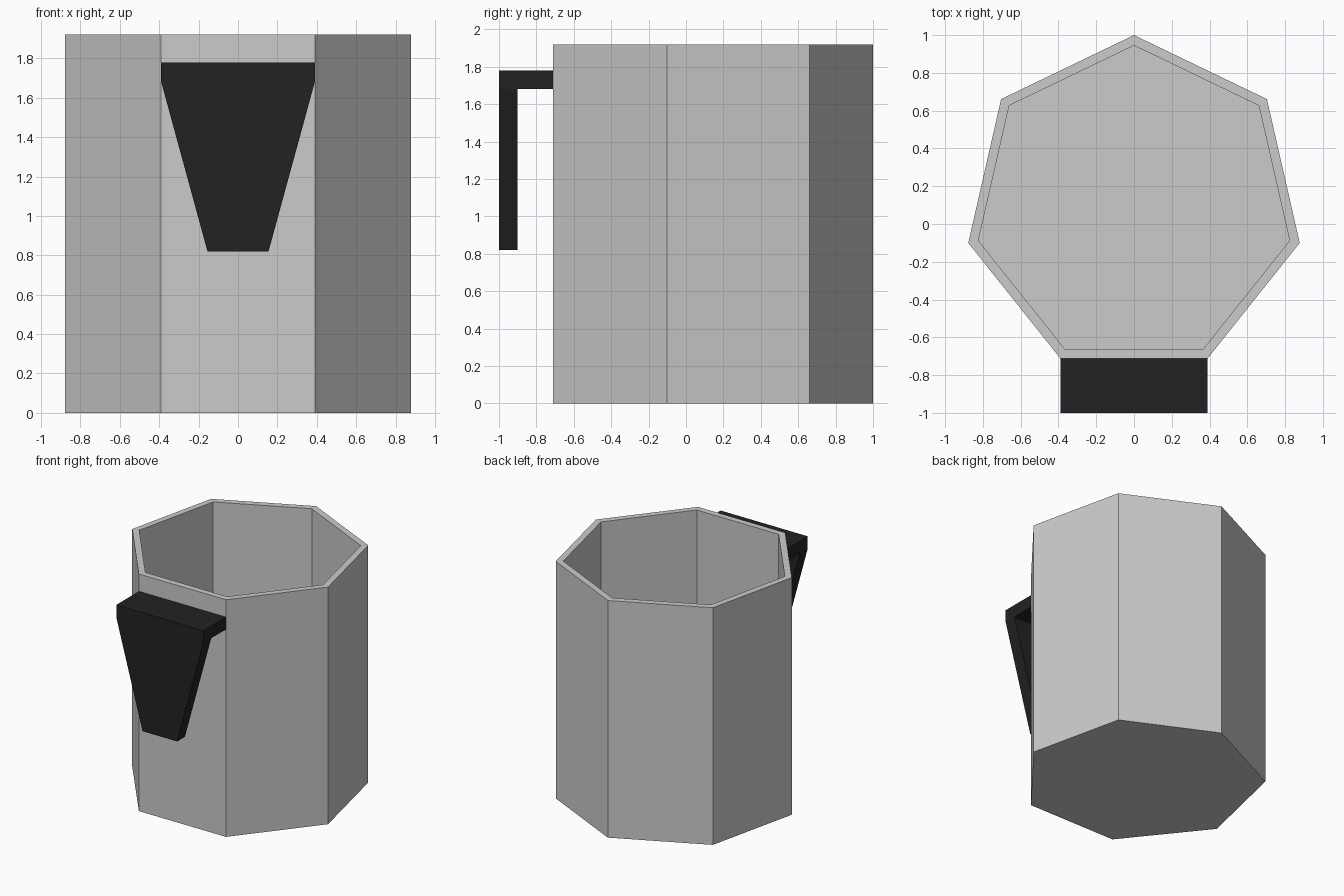
import bpy, bmesh
from math import sin, cos, tau

if "Cube" in bpy.data.objects:
    bpy.data.objects.remove(bpy.data.objects["Cube"])

SIDES, HEIGHT, FLOOR = 7, 1.92, 0.05
CENTRE_Y = 0.10


def add_object(name, bm):
    bmesh.ops.recalc_face_normals(bm, faces=bm.faces[:])
    mesh = bpy.data.meshes.new(name)
    bm.to_mesh(mesh)
    bm.free()
    obj = bpy.data.objects.new(name, mesh)
    bpy.context.collection.objects.link(obj)
    return obj


def ring(bm, radius, z):
    return [bm.verts.new((radius * sin(tau * i / SIDES),
                          CENTRE_Y + radius * cos(tau * i / SIDES), z))
            for i in range(SIDES)]


def bridge(bm, a, b):
    n = len(a)
    for i in range(n):
        bm.faces.new((a[i], a[(i + 1) % n], b[(i + 1) % n], b[i]))


# Hollow seven-sided cup: outer wall, flat rim, inner wall and floor
bm = bmesh.new()
rings = [ring(bm, 0.90, 0), ring(bm, 0.90, HEIGHT),
         ring(bm, 0.845, HEIGHT), ring(bm, 0.845, FLOOR)]
for lower, upper in zip(rings, rings[1:]):
    bridge(bm, lower, upper)
bm.faces.new(rings[0])
bm.faces.new(rings[-1])
add_object("cup_body", bm)

# Hook handle: side profile as (y, z, half width), grip tapers downward
profile = [(-0.70, 1.78, 0.39), (-1.00, 1.78, 0.39), (-1.00, 1.68, 0.39),
           (-1.00, 0.82, 0.155), (-0.90, 0.82, 0.155),
           (-0.90, 1.68, 0.39), (-0.70, 1.68, 0.39)]
bm = bmesh.new()
left, right = [[bm.verts.new((s * w, y, z)) for y, z, w in profile]
               for s in (-1, 1)]
bridge(bm, left, right)
for side in (left, right):
    bm.faces.new([side[i] for i in (0, 1, 2, 5, 6)])
    bm.faces.new(side[2:6])
handle = add_object("handle", bm)

# Near-black handle colour
black = bpy.data.materials.new("black")
black.diffuse_color = (0.016, 0.016, 0.016, 1)
black.use_nodes = True
black.node_tree.nodes["Principled BSDF"].inputs["Base Color"].default_value = black.diffuse_color
handle.data.materials.append(black)
